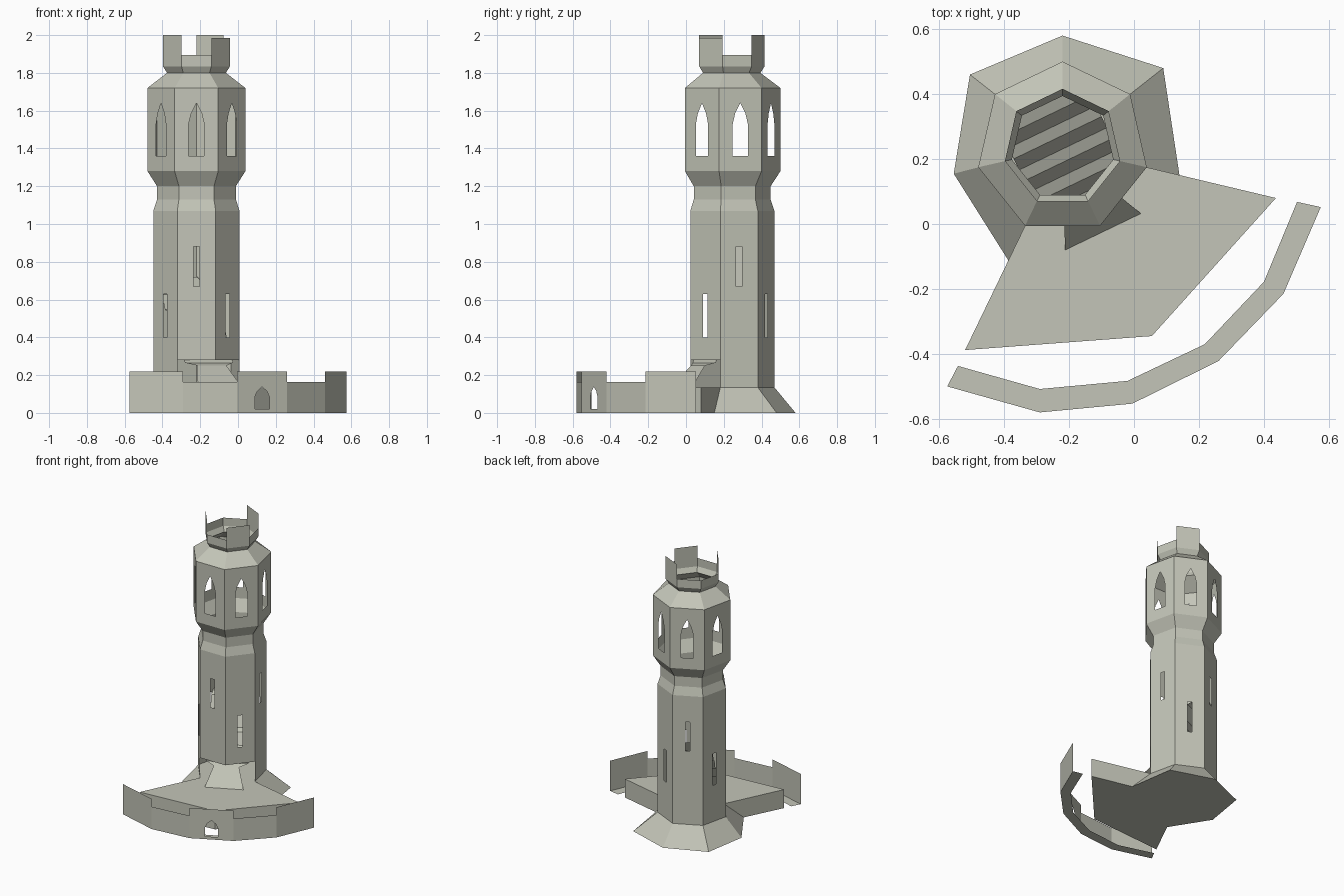
import bpy, bmesh, math
from mathutils import Vector

if "Cube" in bpy.data.objects:
    bpy.data.objects.remove(bpy.data.objects["Cube"])

CX, CY = -0.22, 0.234          # tower axis
N = 7                          # tower sides

stone = bpy.data.materials.new("pale_stone")
stone.diffuse_color = (0.55, 0.56, 0.48, 1)
stone.use_nodes = True
stone.node_tree.nodes["Principled BSDF"].inputs["Base Color"].default_value = stone.diffuse_color


def ring_pt(i, r):
    a = math.pi / 2 - i * 2 * math.pi / N
    return Vector((CX + r * math.cos(a), CY + r * math.sin(a)))


def at(p, z):
    return (p[0], p[1], z)


def face(bm, pts):
    return bm.faces.new([bm.verts.new(p) for p in pts])


def finish(bm, name):
    bmesh.ops.remove_doubles(bm, verts=bm.verts, dist=0.0005)
    me = bpy.data.meshes.new(name)
    bm.to_mesh(me)
    bm.free()
    ob = bpy.data.objects.new(name, me)
    bpy.context.collection.objects.link(ob)
    me.materials.append(stone)
    return ob


def panel(bm, left, right, z0, z1, hole=None):
    """Upright panel; hole is a list of (half width, height), bottom to top."""
    left, right = Vector(left), Vector(right)
    if not hole:
        face(bm, [at(left, z0), at(right, z0), at(right, z1), at(left, z1)])
        return
    mid = (left + right) / 2
    d = (right - left).normalized()
    for side, end in ((-1, left), (1, right)):
        pts = [at(end, z0), at(mid, z0), at(mid, hole[0][1])]
        pts += [at(mid + d * side * w, z) for w, z in hole]
        if hole[-1][0] > 0:
            pts.append(at(mid, hole[-1][1]))
        pts += [at(mid, z1), at(end, z1)]
        face(bm, pts if side < 0 else pts[::-1])


def band(bm, r0, z0, r1, z1):
    """Sloping ring around the tower."""
    for i in range(N):
        face(bm, [at(ring_pt(i + 1, r0), z0), at(ring_pt(i, r0), z0),
                  at(ring_pt(i, r1), z1), at(ring_pt(i + 1, r1), z1)])


def slit(z0, z1):
    return [(0.016, z0), (0.016, z1)]


BODY, NECK, HEAD, RIM, CROWN = 0.234, 0.214, 0.266, 0.160, 0.182
DECK = 0.135

# tower shaft: slit windows on each side, open doorway under sides 2 and 3
bm = bmesh.new()
for i in range(N):
    window = slit(0.67, 0.88) if i in (1, 3, 6) else slit(0.40, 0.63)
    panel(bm, ring_pt(i + 1, BODY), ring_pt(i, BODY),
          0.28 if i in (2, 3) else DECK, 1.07, window)
band(bm, BODY, 1.07, NECK, 1.13)
band(bm, NECK, 1.13, NECK, 1.20)
finish(bm, "tower_shaft")

# belfry head with pointed windows and sloping roof
bm = bmesh.new()
band(bm, NECK, 1.20, HEAD, 1.28)
arch = [(0.041, 1.36), (0.041, 1.53), (0.028, 1.585), (0, 1.64)]
for i in range(N):
    panel(bm, ring_pt(i + 1, HEAD), ring_pt(i, HEAD), 1.28, 1.72, arch)
band(bm, HEAD, 1.72, RIM, 1.80)
finish(bm, "belfry")

# crown with three tall battlements
bm = bmesh.new()
band(bm, RIM, 1.80, CROWN, 1.835)
tops = {0: 2.0, 2: 1.985, 4: 2.0}
for i in range(N):
    panel(bm, ring_pt(i + 1, CROWN), ring_pt(i, CROWN), 1.835, tops.get(i, 1.895))
finish(bm, "crown")

# flared skirt around the back and sides
foot = {0: (-0.22, 0.58), 1: (0.09, 0.48), 2: (0.14, 0.15),
        4: (-0.385, -0.115), 5: (-0.555, 0.155), 6: (-0.505, 0.46)}
bm = bmesh.new()
for i in (4, 5, 6, 0, 1):
    j = (i + 1) % N
    face(bm, [at(foot[j], 0), at(foot[i], 0),
              at(ring_pt(i, BODY), DECK), at(ring_pt(j, BODY), DECK)])
finish(bm, "flared_skirt")

# entrance platform and underside
corners = [(-0.52, -0.388), (0.055, -0.345), (0.437, 0.08)]
bm = bmesh.new()
b2, b4 = ring_pt(2, BODY), ring_pt(4, BODY)
face(bm, [at(c, DECK) for c in corners] +
     [at(ring_pt(i, BODY), DECK) for i in (2, 1, 0, 6, 5, 4)])
for a, b in zip(corners, corners[1:]):
    panel(bm, a, b, 0, DECK)
face(bm, [at(corners[2], 0), at(foot[2], 0), at(b2, DECK), at(corners[2], DECK)])
face(bm, [at(foot[4], 0), at(corners[0], 0), at(corners[0], DECK), at(b4, DECK)])
outline = corners + [foot[i] for i in (2, 1, 0, 6, 5, 4)]
face(bm, [at(c, 0) for c in outline[::-1]])
finish(bm, "platform")

# steep stair from the platform, through the doorway, to the back wall
out = (ring_pt(3, 1) - Vector((CX, CY))).normalized()
side = Vector((-out.y, out.x))
steps = [(0.2865, DECK), (0.19, 0.25)]
for k in range(5):
    s, z = steps[-1]
    steps += [(s - 0.037, z + 0.015), (s - 0.075, z + 0.094)]


def stair_row(s, z):
    half = 0.13 if s > 0.2 else min(0.15, math.sqrt(0.208 ** 2 - s * s))
    c = Vector((CX, CY)) + out * s
    return at(c - side * half, z), at(c + side * half, z)


bm = bmesh.new()
for a, b in zip(steps, steps[1:]):
    (al, ar), (bl, br) = stair_row(*a), stair_row(*b)
    face(bm, [al, ar, br, bl])
finish(bm, "stair")

# curved outer wall: alternating heights, arched gate, ledge at its foot
outer = [(-0.575, -0.50), (-0.29, -0.58), (-0.005, -0.553),
         (0.26, -0.422), (0.46, -0.215), (0.575, 0.052)]
inner = [(-0.542, -0.437), (-0.29, -0.508), (-0.02, -0.483),
         (0.218, -0.37), (0.40, -0.178), (0.502, 0.068)]
gate = [(0.043, 0.02), (0.043, 0.085), (0.028, 0.115), (0, 0.138)]
bm = bmesh.new()
for k in range(5):
    panel(bm, outer[k], outer[k + 1], 0, 0.22 if k % 2 == 0 else 0.163,
          gate if k == 2 else None)
    face(bm, [at(outer[k], 0), at(outer[k + 1], 0),
              at(inner[k + 1], 0), at(inner[k], 0)])
finish(bm, "outer_wall")
